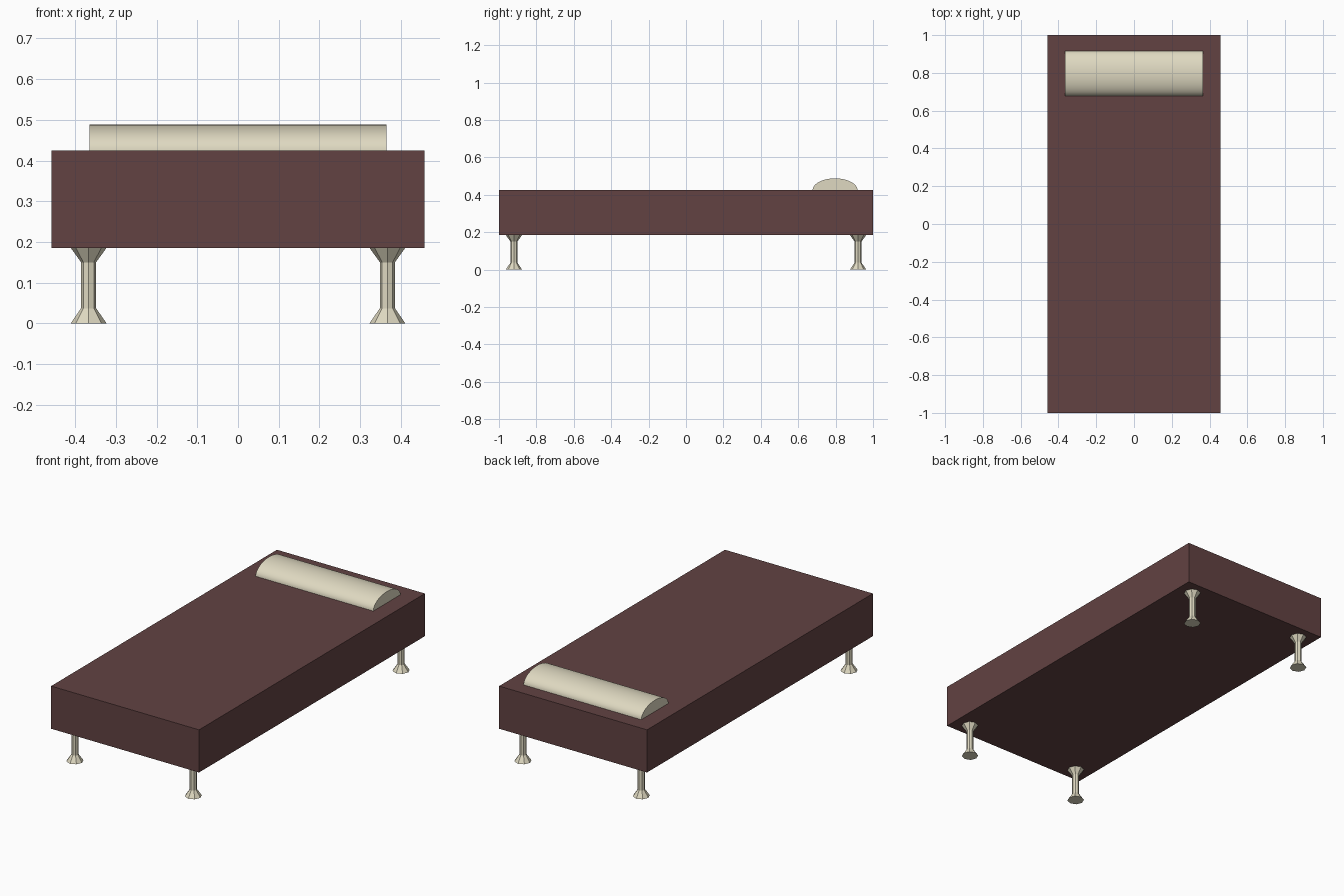
import bpy, bmesh, math

if "Cube" in bpy.data.objects:
    bpy.data.objects.remove(bpy.data.objects["Cube"])


def material(name, rgb):
    # sRGB 0-255 to linear
    m = bpy.data.materials.new(name)
    m.diffuse_color = [((c / 255 + 0.055) / 1.055) ** 2.4 for c in rgb] + [1]
    m.use_nodes = True
    m.node_tree.nodes["Principled BSDF"].inputs["Base Color"].default_value = m.diffuse_color
    return m


maroon = material("maroon fabric", (98, 66, 66))
cream = material("cream", (223, 217, 193))


def make_object(name, bm, mat):
    bmesh.ops.recalc_face_normals(bm, faces=bm.faces)
    mesh = bpy.data.meshes.new(name)
    bm.to_mesh(mesh)
    bm.free()
    mesh.materials.append(mat)
    ob = bpy.data.objects.new(name, mesh)
    bpy.context.collection.objects.link(ob)
    return ob


def loft(bm, rings):
    # skin a stack of closed rings and cap both ends
    rows = [[bm.verts.new(p) for p in ring] for ring in rings]
    n = len(rows[0])
    for a, b in zip(rows, rows[1:]):
        for i in range(n):
            j = (i + 1) % n
            bm.faces.new((a[i], a[j], b[j], b[i]))
    bm.faces.new(rows[0])
    bm.faces.new(rows[-1])


# Mattress block
bm = bmesh.new()
bmesh.ops.create_cube(bm, size=1)
for v in bm.verts:
    v.co = (v.co.x * 0.917, v.co.y * 2, 0.305 + v.co.z * 0.239)
make_object("mattress", bm, maroon)

# Half-round bolster pillow
bm = bmesh.new()
angles = [math.pi * i / 24 for i in range(25)]
loft(bm, [[(x, 0.797 + 0.12 * math.cos(a), 0.4245 + 0.0635 * math.sin(a))
           for a in angles] for x in (-0.365, 0.365)])
pillow = make_object("bolster_pillow", bm, cream)
bpy.context.view_layer.objects.active = pillow
pillow.select_set(True)
bpy.ops.object.shade_smooth_by_angle(angle=math.radians(40))

# Eight-sided legs flared at both ends
profile = [(0.044, 0), (0.0185, 0.037), (0.0185, 0.15), (0.044, 0.1855)]
for side, sx in (("left", -1), ("right", 1)):
    for end, sy in (("front", -1), ("back", 1)):
        bm = bmesh.new()
        loft(bm, [[(sx * 0.367 + r * math.cos(k * math.pi / 4),
                    sy * 0.92 + r * math.sin(k * math.pi / 4), z)
                   for k in range(8)] for r, z in profile])
        make_object(f"{end}_{side}_leg", bm, cream)
